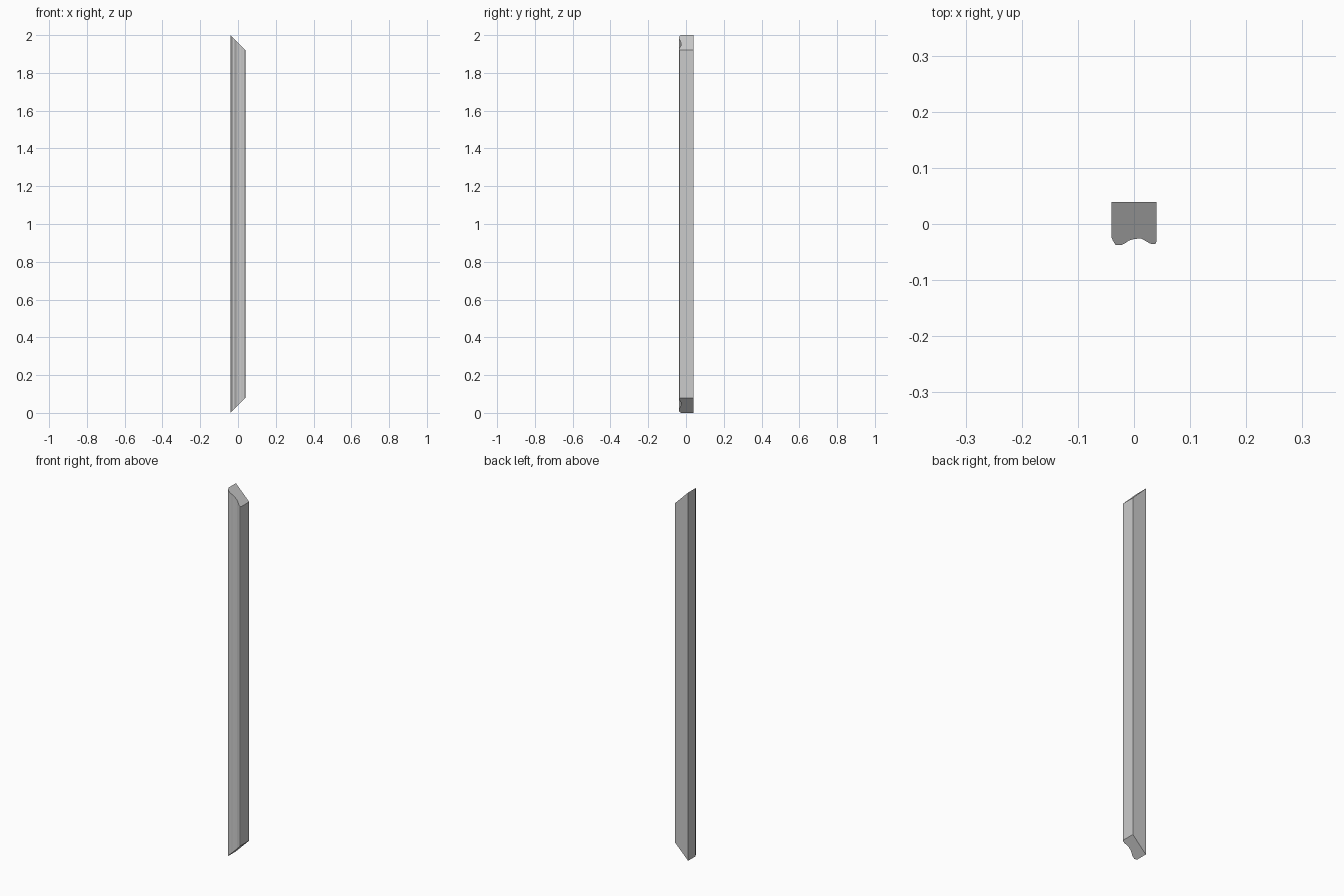
import bpy, bmesh

if "Cube" in bpy.data.objects:
    bpy.data.objects.remove(bpy.data.objects["Cube"])

W, H = 0.04, 2.0

# Moulding cross-section (x, y): flat back, carved front
profile = [
    (-W, 0.039), (-W, -0.024), (-0.038, -0.029), (-0.033, -0.037),
    (-0.021, -0.037), (-0.017, -0.035), (-0.009, -0.0295), (-0.003, -0.0275),
    (0.011, -0.0255), (0.016, -0.0275), (0.022, -0.031), (0.028, -0.0345),
    (0.033, -0.036), (0.038, -0.0355), (W, -0.031), (W, 0.039),
]

# Frame side: profile extruded upright, both ends mitred at 45 degrees
bm = bmesh.new()
bottom = [bm.verts.new((x, y, x + W)) for x, y in profile]
top = [bm.verts.new((x, y, H - (x + W))) for x, y in profile]
n = len(profile)
for i in range(n):
    j = (i + 1) % n
    bm.faces.new((bottom[i], bottom[j], top[j], top[i]))
bm.faces.new(bottom[::-1])
bm.faces.new(top)
bmesh.ops.recalc_face_normals(bm, faces=bm.faces)

mesh = bpy.data.meshes.new("mitred_frame_moulding")
bm.to_mesh(mesh)
bm.free()
obj = bpy.data.objects.new("mitred_frame_moulding", mesh)
bpy.context.collection.objects.link(obj)
